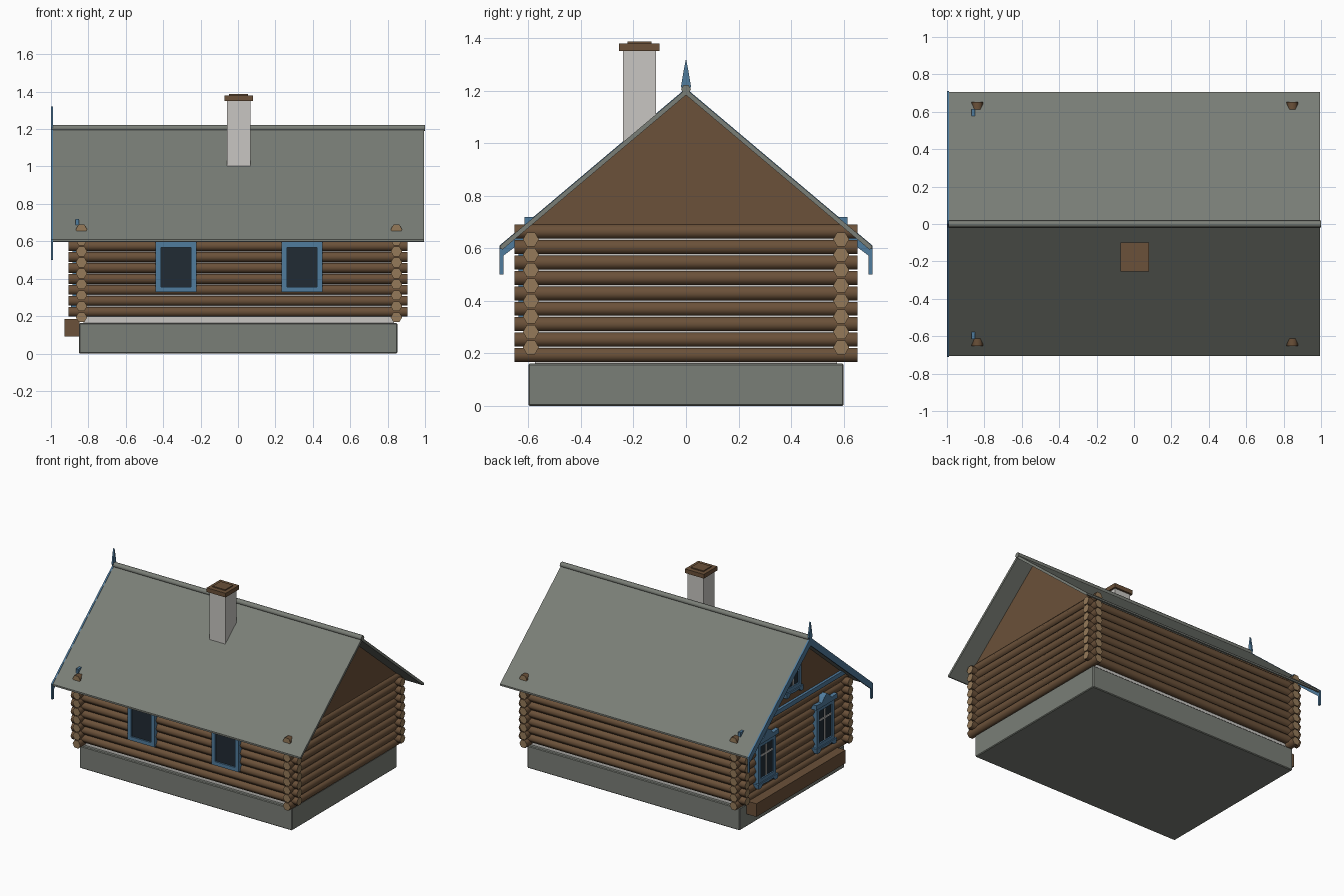
import bpy
import bmesh
from mathutils import Matrix

cube = bpy.data.objects.get("Cube")
if cube:
    bpy.data.objects.remove(cube, do_unlink=True)


def material(name, r, g, b):
    m = bpy.data.materials.new(name)
    m.use_nodes = True
    m.diffuse_color = (r, g, b, 1)
    m.node_tree.nodes["Principled BSDF"].inputs["Base Color"].default_value = (r, g, b, 1)
    return m


GREY = material("slate grey", .195, .209, .184)
BROWN = material("log brown", .146, .082, .041)
CUT = material("cut log end", .30, .195, .10)
BLUE = material("trim blue", .08, .20, .34)
GLASS = material("dark glass", .015, .024, .034)
PALE = material("pale plaster", .58, .565, .54)


def finish(name, bm, *mats):
    bmesh.ops.recalc_face_normals(bm, faces=bm.faces)
    me = bpy.data.meshes.new(name)
    bm.to_mesh(me)
    bm.free()
    for m in mats:
        me.materials.append(m)
    ob = bpy.data.objects.new(name, me)
    bpy.context.collection.objects.link(ob)
    return ob


def box(name, x, y, z, mat):
    """Box from three (low, high) ranges."""
    bm = bmesh.new()
    size = Matrix.Diagonal((x[1] - x[0], y[1] - y[0], z[1] - z[0], 1))
    mid = Matrix.Translation(((x[0] + x[1]) / 2, (y[0] + y[1]) / 2, (z[0] + z[1]) / 2))
    bmesh.ops.create_cube(bm, size=1, matrix=mid @ size)
    return finish(name, bm, mat)


def prism(name, outline, x, mat):
    """Extrude a (y, z) outline along x."""
    bm = bmesh.new()
    face = bm.faces.new([bm.verts.new((x[0], y, z)) for y, z in outline])
    new = bmesh.ops.extrude_face_region(bm, geom=[face])["geom"]
    verts = [v for v in new if isinstance(v, bmesh.types.BMVert)]
    bmesh.ops.translate(bm, verts=verts, vec=(x[1] - x[0], 0, 0))
    return finish(name, bm, mat)


def mirrored(half, y=0, z=0):
    """Closed outline from its right half, listed top to bottom."""
    left = [(-a, b) for a, b in reversed(half) if a > 0]
    return [(y + a, z + b) for a, b in list(half) + left]


def log(name, along, length, centre, radius=.0305, mats=(BROWN, CUT)):
    """Six-sided log, flat on top, with pale cut ends."""
    bm = bmesh.new()
    bmesh.ops.create_cone(bm, cap_ends=True, segments=6, radius1=radius,
                          radius2=radius, depth=length)
    for f in bm.faces:
        end = abs(f.normal.z) > .9
        f.material_index = int(end)
        f.smooth = not end
    turn = Matrix.Rotation(1.5707963, 4, 'Y' if along == 'x' else 'X')
    # Put the flats above and below
    flat = max(bm.faces, key=lambda f: (turn @ f.normal).z)
    if (turn @ flat.normal).z < .95:
        turn = turn @ Matrix.Rotation(.5235988, 4, 'Z')
    bmesh.ops.transform(bm, verts=bm.verts, matrix=Matrix.Translation(centre) @ turn)
    return finish(name, bm, *mats)


# Foundation and inner walls
base = box("foundation", (-.85, .852), (-.6, .6), (0, .162), GREY)
bevel = base.modifiers.new("edge", 'BEVEL')
bevel.width, bevel.segments = .005, 1
box("inner_walls", (-.825, .835), (-.575, .575), (.16, .655), PALE)

# Log walls, the two directions interlocking at the corners
PITCH = .0587
for i in range(9):
    z = .194 + i * PITCH
    for x, side in ((-.837, "right"), (.847, "left")):
        log(f"{side}_wall_log_{i + 1}", 'y', 1.306, (x, 0, z))
    if i < 8:
        for y, side in ((-.59, "front"), (.59, "back")):
            log(f"{side}_wall_log_{i + 1}", 'x', 1.812, (0, y, z + PITCH / 2))

# Roof, ridge and gables
APEX, EAVE, EAVE_Z = 1.206, .707, .61
SLOPE = (APEX - EAVE_Z) / EAVE
prism("roof", [(-EAVE, EAVE_Z), (0, APEX), (EAVE, EAVE_Z), (EAVE, EAVE_Z - .012),
               (EAVE - .01, EAVE_Z - .014), (0, APEX - .023),
               (.01 - EAVE, EAVE_Z - .014), (-EAVE, EAVE_Z - .012)], (-.99, .995), GREY)
log("ridge", 'x', 1.99, (.004, 0, 1.205), .019, (GREY, GREY))
low = .67
gable = [(0, APEX - .015), ((APEX - .015 - low) / SLOPE, low)]
for x, side in ((-.837, "right"), (.847, "left")):
    prism(f"{side}_gable", mirrored(gable), (x - .012, x + .012), BROWN)

# Blue gable trim
for s, side in ((-1, "front"), (1, "back")):
    prism(f"{side}_bargeboard", [(0, APEX + .003), (s * .71, EAVE_Z), (s * .71, EAVE_Z - .05),
                                 (s * .66, EAVE_Z - .012), (0, APEX - .055)], (-1, -.988), BLUE)
    box(f"{side}_eave_pendant", (-1, -.988), sorted((s * .695, s * .71)), (.5, EAVE_Z), BLUE)
prism("ridge_spire", [(0, 1.322), (.01, 1.27), (.019, 1.215), (.008, 1.19),
                      (-.008, 1.19), (-.019, 1.215), (-.01, 1.27)], (-1, -.988), BLUE)
box("gable_band", (-.868, -.849), (-.615, .615), (.688, .72), BLUE)

# Chimney
X, Y = .003, -.177
for name, w, d, z, mat in (("chimney", .063, .063, (.95, 1.355), PALE),
                           ("chimney_cap", .076, .077, (1.35, 1.38), BROWN),
                           ("chimney_top", .05, .045, (1.378, 1.387), BROWN)):
    box(name, (X - w, X + w), (Y - d, Y + d), z, mat)


# Front windows
def front_window(name, x):
    out, inn, y = .109, .08, (-.637, -.6)
    box(name + "_glass", (x - inn, x + inn), (-.626, -.6), (.355, .57), GLASS)
    for s in (-1, 1):
        box(name + "_jamb", sorted((x + s * inn, x + s * out)), y, (.33, .6), BLUE)
    for z in ((.33, .357), (.567, .6)):
        box(name + "_rail", (x - inn, x + inn), y, z, BLUE)


front_window("front_window_right", -.332)
front_window("front_window_left", .342)


# Ornate windows on the trimmed end
def end_window(name, y, z0, z1, w, x):
    inn, depth = w - .028, (x - .016, x + .03)
    box(name + "_glass", (x - .006, x + .03), (y - inn, y + inn), (z0, z1), GLASS)
    for s in (-1, 1):
        box(name + "_jamb", depth, sorted((y + s * inn, y + s * w)), (z0, z1), BLUE)
    for z in (z0, z1 - .026):
        box(name + "_rail", depth, (y - inn, y + inn), (z, z + .026), BLUE)
    bar = z0 + (z1 - z0) * .66
    box(name + "_mullion", (x - .011, x), (y - .005, y + .005), (z0 + .02, z1 - .02), PALE)
    box(name + "_crossbar", (x - .011, x), (y - inn, y + inn), (bar - .005, bar + .005), PALE)
    crown = [(0, .08), (w * .3, .06), (w * .55, .03), (w * 1.2, .035), (w * 1.2, 0)]
    apron = [(0, 0), (w * 1.15, 0), (w * 1.1, -.035), (w * .8, -.035), (w * .6, -.014), (0, -.02)]
    prism(name + "_crown", mirrored(crown, y, z1), (x - .024, x + .02), BLUE)
    prism(name + "_apron", mirrored(apron, y, z0), (x - .024, x + .02), BLUE)


end_window("end_window_back", .335, .285, .57, .1, -.87)
end_window("end_window_front", -.335, .285, .57, .1, -.87)
end_window("gable_window", 0, .8, .985, .085, -.851)

# Timber bench along the trimmed end
box("end_bench", (-.928, -.848), (-.5, .52), (.09, .185), BROWN)
